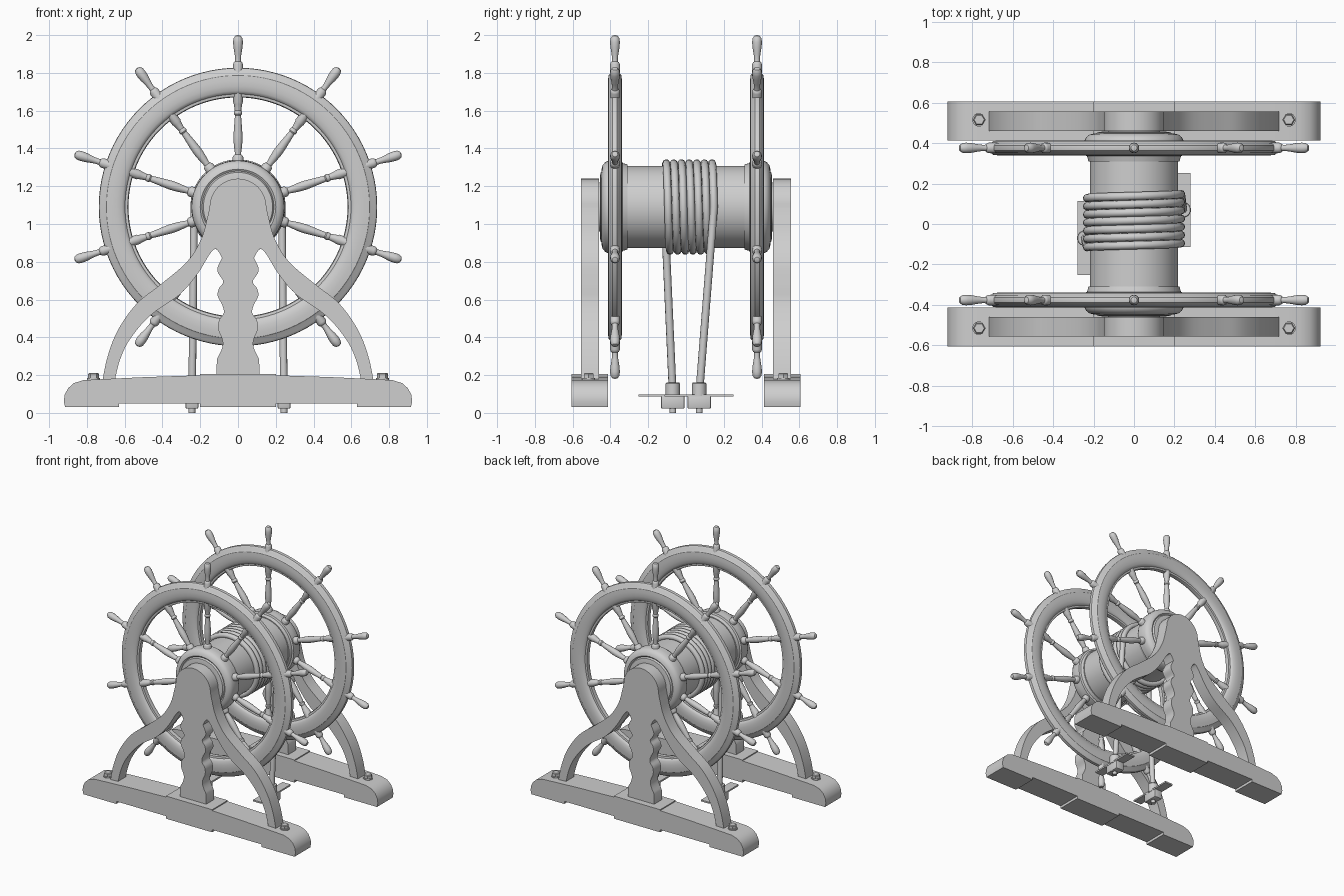
import bpy, bmesh, math
from mathutils import Matrix, Vector

if "Cube" in bpy.data.objects:
    bpy.data.objects.remove(bpy.data.objects["Cube"])

CZ = 1.09          # axle height
WY = 0.376         # wheel plane offset from the middle

grey = bpy.data.materials.new("light grey")
grey.diffuse_color = (0.62, 0.62, 0.62, 1)
grey.use_nodes = True
grey.node_tree.nodes["Principled BSDF"].inputs["Base Color"].default_value = grey.diffuse_color


def finish(name, bm, matrix=Matrix(), angle=35):
    bmesh.ops.recalc_face_normals(bm, faces=bm.faces)
    bm.transform(matrix)
    me = bpy.data.meshes.new(name)
    bm.to_mesh(me)
    bm.free()
    me.materials.append(grey)
    me.shade_smooth()
    me.set_sharp_from_angle(angle=math.radians(angle))
    ob = bpy.data.objects.new(name, me)
    bpy.context.collection.objects.link(ob)
    return ob


def lathe(name, profile, matrix, n=32, closed=False):
    """Revolve (radius, height) points around z."""
    bm = bmesh.new()
    rings = []
    for r, h in profile:
        if r < 1e-6:
            rings.append([bm.verts.new((0, 0, h))] * n)
        else:
            rings.append([bm.verts.new((r * math.cos(2 * math.pi * i / n),
                                        r * math.sin(2 * math.pi * i / n), h)) for i in range(n)])
    pairs = list(zip(rings, rings[1:])) + ([(rings[-1], rings[0])] if closed else [])
    for a, b in pairs:
        for i in range(n):
            j = (i + 1) % n
            vs = list(dict.fromkeys([a[i], a[j], b[j], b[i]]))
            if len(vs) > 2:
                bm.faces.new(vs)
    return finish(name, bm, matrix)


def prism(name, pts, y0, y1):
    """Extrude an x-z outline along y."""
    bm = bmesh.new()
    f = bm.faces.new([bm.verts.new((x, y0, z)) for x, z in pts])
    new = bmesh.ops.extrude_face_region(bm, geom=[f])["geom"]
    bmesh.ops.translate(bm, vec=(0, y1 - y0, 0), verts=[v for v in new if isinstance(v, bmesh.types.BMVert)])
    bmesh.ops.triangulate(bm, faces=[f for f in bm.faces if len(f.verts) > 4])
    return finish(name, bm)


def box(name, c, size, bevel=0):
    bm = bmesh.new()
    bmesh.ops.create_cube(bm, size=1, matrix=Matrix.Translation(c) @ Matrix.Diagonal((*size, 1)))
    if bevel:
        bmesh.ops.bevel(bm, geom=bm.edges[:], offset=bevel, segments=2, affect='EDGES', profile=0.5)
    return finish(name, bm)


def smooth(pts, k=5):
    """Catmull-Rom through the points."""
    v = [Vector(p) for p in pts]
    v = [2 * v[0] - v[1]] + v + [2 * v[-1] - v[-2]]
    out = []
    for a, b, c, d in zip(v, v[1:], v[2:], v[3:]):
        for i in range(k):
            t = i / k
            out.append(tuple(0.5 * (2 * b + (c - a) * t + (2 * a - 5 * b + 4 * c - d) * t * t
                                    + (3 * b - a - 3 * c + d) * t ** 3)))
    return out + [tuple(pts[-1])]


def mirrored(half):
    return half + [(-x, z) for x, z in reversed(half) if x > 1e-6]


def along_y(s, y=0):
    return Matrix.Translation((0, y, CZ)) @ Matrix.Rotation(-s * math.pi / 2, 4, 'X')


# Outline of the side frame: round head, flared legs, turned-looking column
head = [(0.15 * math.sin(a * math.pi / 24), CZ + 0.15 * math.cos(a * math.pi / 24)) for a in range(12)]
outer = smooth([(.15, 1.09), (.163, 1.03), (.195, .92), (.27, .8), (.41, .68), (.535, .58),
                (.635, .44), (.69, .3), (.72, .16)])
inner = smooth([(.655, .16), (.625, .28), (.572, .39), (.465, .515), (.31, .625), (.215, .735),
                (.15, .84), (.12, .868), (.1, .85)])
column = smooth([(.085, .82), (.108, .77), (.105, .74), (.078, .695), (.1, .66), (.108, .62),
                 (.085, .575), (.075, .53), (.1, .49), (.104, .44), (.082, .385), (.085, .34), (.112, .285)], 4)
frame = mirrored(head + outer + inner + column + [(.115, .12)])

# Outline of the base beam with three pads under it
beam = mirrored([(0, .03), (.2, .03), (.2, .05), (.63, .05), (.63, .03), (.915, .03), (.922, .06), (.918, .095),
                 (.9, .13), (.87, .157), (.82, .173), (.75, .177), (.5, .189), (.2, .199), (.2, .207), (0, .207)])

# Rim cross-section, as (radius, half thickness)
rim_half = [(.737, 0), (.735, .012), (.724, .022), (.703, .028), (.697, .034), (.67, .037), (.64, .037),
            (.615, .032), (.602, .025), (.598, .018), (.584, .016), (.58, 0)]
rim = rim_half + [(r, -h) for r, h in reversed(rim_half[1:-1])]

hub = [(0, .31), (.225, .31), (.232, .335), (.245, .34), (.247, .375), (.245, .412), (.237, .428),
       (.22, .442), (.2, .447), (.19, .44), (.183, .452), (.16, .456), (.13, .456), (.125, .475), (0, .475)]

spoke = [(0, .2), (.028, .2), (.028, .265), (.024, .272), (.017, .278), (.017, .29), (.02, .31), (.024, .35),
         (.024, .38), (.019, .45), (.016, .485), (.021, .492), (.021, .503), (.017, .51), (.022, .545),
         (.026, .555), (.026, .755), (.022, .765), (.016, .77), (.015, .785), (.018, .81), (.024, .845),
         (.026, .872), (.024, .892), (.015, .906), (0, .91)]

for s, side in ((-1, "front"), (1, "back")):
    # Stand
    prism(side + "_side_frame", frame, s * .46, s * .555)
    prism(side + "_base_beam", beam, s * .413, s * .606)
    for x in (-.765, .765):
        at = Matrix.Translation((x, s * .515, 0))
        lathe(side + "_base_washer", [(0, .16), (.034, .16), (.034, .184), (0, .184)], at, 24)
        lathe(side + "_base_bolt", [(0, .17), (.03, .17), (.03, .205), (.025, .21), (0, .21)], at, 6)
    # Wheel
    lathe(side + "_wheel_rim", rim, along_y(s, s * WY), 96, True)
    lathe(side + "_wheel_hub", hub, along_y(s), 64)
    for k in range(10):
        lathe(side + "_spoke_handle", spoke, Matrix.Translation((0, s * WY, CZ))
              @ Matrix.Rotation(k * math.pi / 5, 4, 'Y'), 16)

# Drum between the wheels
lathe("drum", [(0, -.33), (.218, -.33), (.218, .33), (0, .33)], along_y(1), 64)

# Rope: left tail, seven coils, right tail
N, R = 6.5, .232
y0, y1 = -.115, .148
path = [(-.243, -.07, .1)]
steps = int(N * 40)
for i in range(steps + 1):
    a = 2 * math.pi * N * i / steps
    path.append((-R * math.cos(a), y0 + (y1 - y0) * i / steps, CZ + R * math.sin(a)))
path.append((.243, .07, .1))
cu = bpy.data.curves.new("rope", 'CURVE')
cu.dimensions = '3D'
cu.bevel_depth, cu.bevel_resolution, cu.use_fill_caps = .0205, 3, True
sp = cu.splines.new('POLY')
sp.points.add(len(path) - 1)
for p, co in zip(sp.points, path):
    p.co = (*co, 1)
sp.use_smooth = True
cu.materials.append(grey)
rope = bpy.data.objects.new("rope", cu)
bpy.context.collection.objects.link(rope)
bpy.context.view_layer.objects.active = rope
rope.select_set(True)
bpy.ops.object.convert(target='MESH')

# Floor brackets holding the rope ends
for s, side in ((-1, "left"), (1, "right")):
    x, y = s * .244, s * .07
    box(side + "_bracket_plate", (x, y, .092), (.07, .365, .012))
    box(side + "_bracket_block", (x, y, .057), (.068, .125, .07), .008)
    at = Matrix.Translation((x, y, 0))
    lathe(side + "_rope_socket", [(0, .09), (.038, .09), (.038, .155), (.034, .16), (0, .16)], at, 24)
    lathe(side + "_bracket_nut", [(0, .022), (.032, .022), (.032, .03), (0, .03)], at, 6)
    lathe(side + "_bracket_stud", [(0, 0), (.018, 0), (.018, .03), (0, .03)], at, 16)
